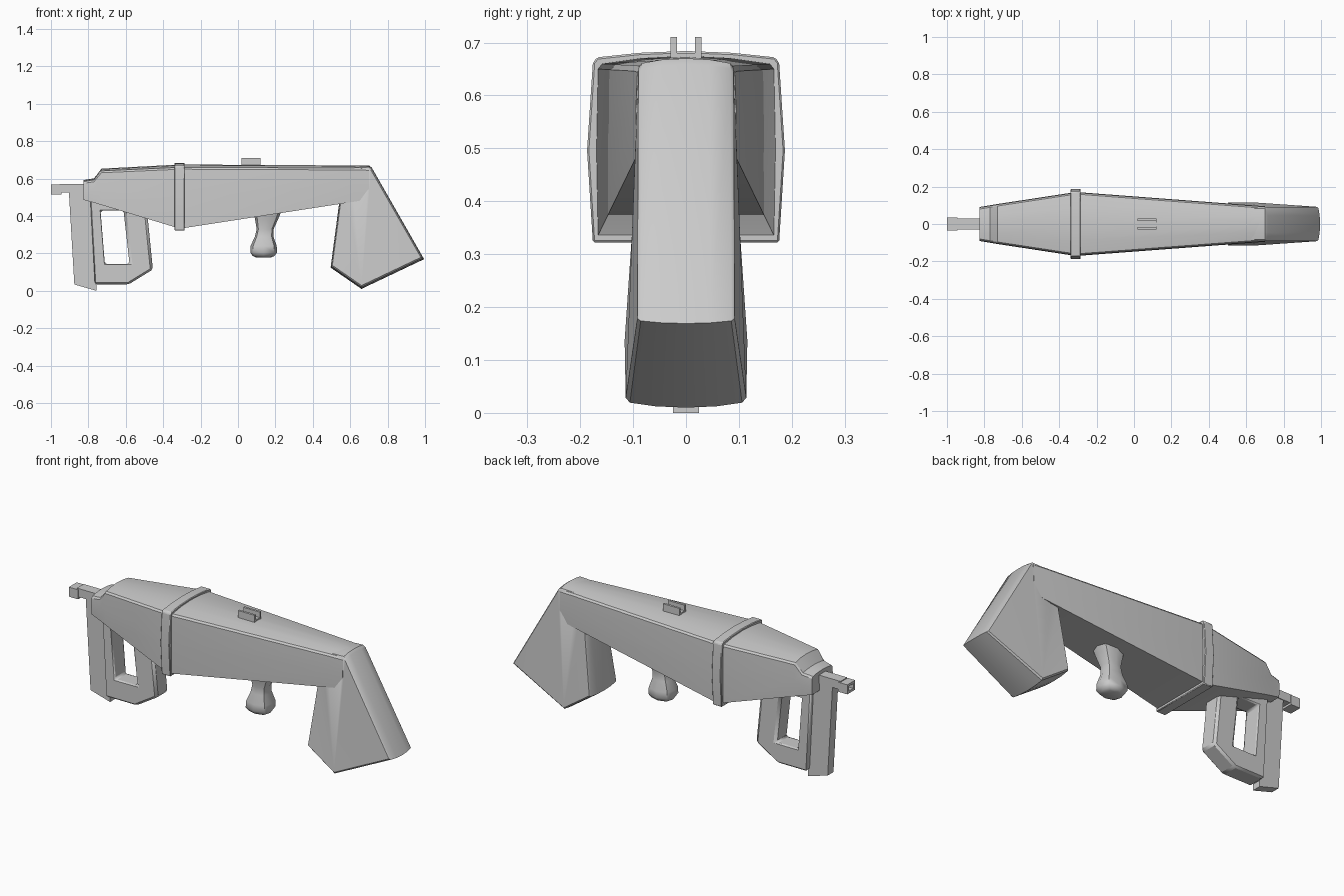
import bpy, bmesh, math
from mathutils import Vector

if "Cube" in bpy.data.objects:
    bpy.data.objects.remove(bpy.data.objects["Cube"])


def finish(name, bm, bevel=0, angle=30):
    bmesh.ops.remove_doubles(bm, verts=bm.verts, dist=1e-5)
    bmesh.ops.recalc_face_normals(bm, faces=bm.faces)
    me = bpy.data.meshes.new(name)
    bm.to_mesh(me)
    bm.free()
    me.shade_smooth()
    me.set_sharp_from_angle(angle=math.radians(angle))
    ob = bpy.data.objects.new(name, me)
    bpy.context.collection.objects.link(ob)
    if bevel:
        m = ob.modifiers.new("Bevel", 'BEVEL')
        m.width, m.segments, m.limit_method = bevel, 1, 'ANGLE'
    return ob


def loft(name, rings, closed=False, caps=True, **kw):
    """Skin a list of equal-length closed point rings."""
    bm = bmesh.new()
    rv = [[bm.verts.new(p) for p in r] for r in rings]
    n = len(rv[0])
    pairs = list(zip(rv, rv[1:])) + ([(rv[-1], rv[0])] if closed else [])
    for a, b in pairs:
        for i in range(n):
            j = (i + 1) % n
            bm.faces.new((a[i], a[j], b[j], b[i]))
    if caps and not closed:
        ends = [bm.faces.new(rv[0]), bm.faces.new(rv[-1])]
        bmesh.ops.triangulate(bm, faces=ends)
    return finish(name, bm, **kw)


def plate(name, pts, y0, y1, **kw):
    """Extrude an x-z outline across y."""
    return loft(name, [[(x, y, z) for x, z in pts] for y in (y0, y1)], **kw)


def box(name, x0, x1, y0, y1, z0, z1, **kw):
    return plate(name, [(x0, z0), (x1, z0), (x1, z1), (x0, z1)], y0, y1, **kw)


# Main body: flat sides, crowned top
def body_ring(x, w, zb, zt, crown, bulge=0.003):
    zm = (zb + zt) / 2
    half = [(w * 0.5, zt + crown * 0.75), (w - 0.008, zt + 0.002), (w, zt - 0.008),
            (w + bulge, zm), (w, zb)]
    pts = [(0, zt + crown)] + half + [(-y, z) for y, z in reversed(half)]
    return [(x, y, z) for y, z in pts]


loft("body", [body_ring(*s) for s in (
    (-0.825, 0.088, 0.492, 0.588, 0.010),
    (-0.77, 0.097, 0.477, 0.597, 0.010),
    (-0.73, 0.104, 0.465, 0.645, 0.014),
    (-0.31, 0.168, 0.338, 0.664, 0.017),
    (0.62, 0.098, 0.482, 0.660, 0.016),
    (0.70, 0.092, 0.495, 0.658, 0.016))])

# Raised collar around the widest point
c = (0.176, 0.328, 0.676, 0.014, 0.011)
loft("collar", [body_ring(x, *c) for x in (-0.34, -0.285)], bevel=0.004)

# Rear stock: outline with a rounded rim, wider near the lower front
outline = [(0.57, 0.60, 0.088), (0.54, 0.47, 0.094), (0.495, 0.13, 0.116),
           (0.66, 0.016, 0.114), (0.995, 0.175, 0.092), (0.715, 0.665, 0.09),
           (0.70, 0.676, 0.09), (0.60, 0.672, 0.088)]
mid = Vector((0.67, 0.35))
rings = []
for t, k in ((-1, 0.945), (-0.93, 0.972), (-0.5, 0.993), (0, 1),
             (0.5, 0.993), (0.93, 0.972), (1, 0.945)):
    ring = []
    for x, z, w in outline:
        p = mid + (Vector((x, z)) - mid) * k
        ring.append((p.x, t * w, p.y))
    rings.append(ring)
loft("stock", rings, angle=35)

# Bulb-shaped grip under the body
rings = []
for z, cx, rx, ry in ((0.46, 0.16, 0.085, 0.070), (0.39, 0.153, 0.062, 0.056),
                      (0.335, 0.145, 0.045, 0.043), (0.295, 0.14, 0.050, 0.046),
                      (0.245, 0.137, 0.070, 0.062), (0.21, 0.137, 0.071, 0.064),
                      (0.192, 0.137, 0.058, 0.052), (0.185, 0.137, 0.042, 0.038)):
    rings.append([(cx + rx * sx, ry * sy, z) for sx, sy in (
        (1, 0), (.8, .75), (0, 1), (-.8, .75), (-1, 0), (-.8, -.75), (0, -1), (.8, -.75))])
loft("bulb_grip", rings, angle=50)

# Open front handle: square section swept round the opening
outer = [(-0.79, 0.50), (-0.765, 0.04), (-0.585, 0.04), (-0.455, 0.12), (-0.488, 0.45)]
inner = [(-0.735, 0.435), (-0.712, 0.15), (-0.65, 0.15), (-0.58, 0.15), (-0.612, 0.435)]
h = 0.05
loft("front_handle", [[(o[0], -h, o[1]), (o[0], h, o[1]), (i[0], h, i[1]), (i[0], -h, i[1])]
                      for o, i in zip(outer, inner)], closed=True, bevel=0.014)

# Front post and barrel
plate("front_post", [(-0.905, 0.55), (-0.875, 0.04), (-0.757, 0.006), (-0.757, 0.04),
                     (-0.77, 0.05), (-0.772, 0.20), (-0.79, 0.50), (-0.80, 0.55)], -0.025, 0.025)
box("barrel", -0.955, -0.80, -0.029, 0.029, 0.532, 0.578)


# Square muzzle with a recessed opening
def square(x, hy, hz):
    return [(x, -hy, 0.547 - hz), (x, hy, 0.547 - hz), (x, hy, 0.547 + hz), (x, -hy, 0.547 + hz)]


loft("muzzle", [square(-0.944, 0.034, 0.026), square(-1.0, 0.034, 0.026),
                square(-1.0, 0.018, 0.013), square(-0.97, 0.018, 0.013)])

# Rear sight: two upright fins on a base
for side, s in (("left", 1), ("right", -1)):
    box("sight_fin_" + side, 0.02, 0.12, s * 0.017, s * 0.029, 0.665, 0.716)
box("sight_base", 0.02, 0.12, -0.018, 0.018, 0.665, 0.686)

# Rest the lowest point on the ground plane
for ob in bpy.data.objects:
    ob.location.z = -0.006
